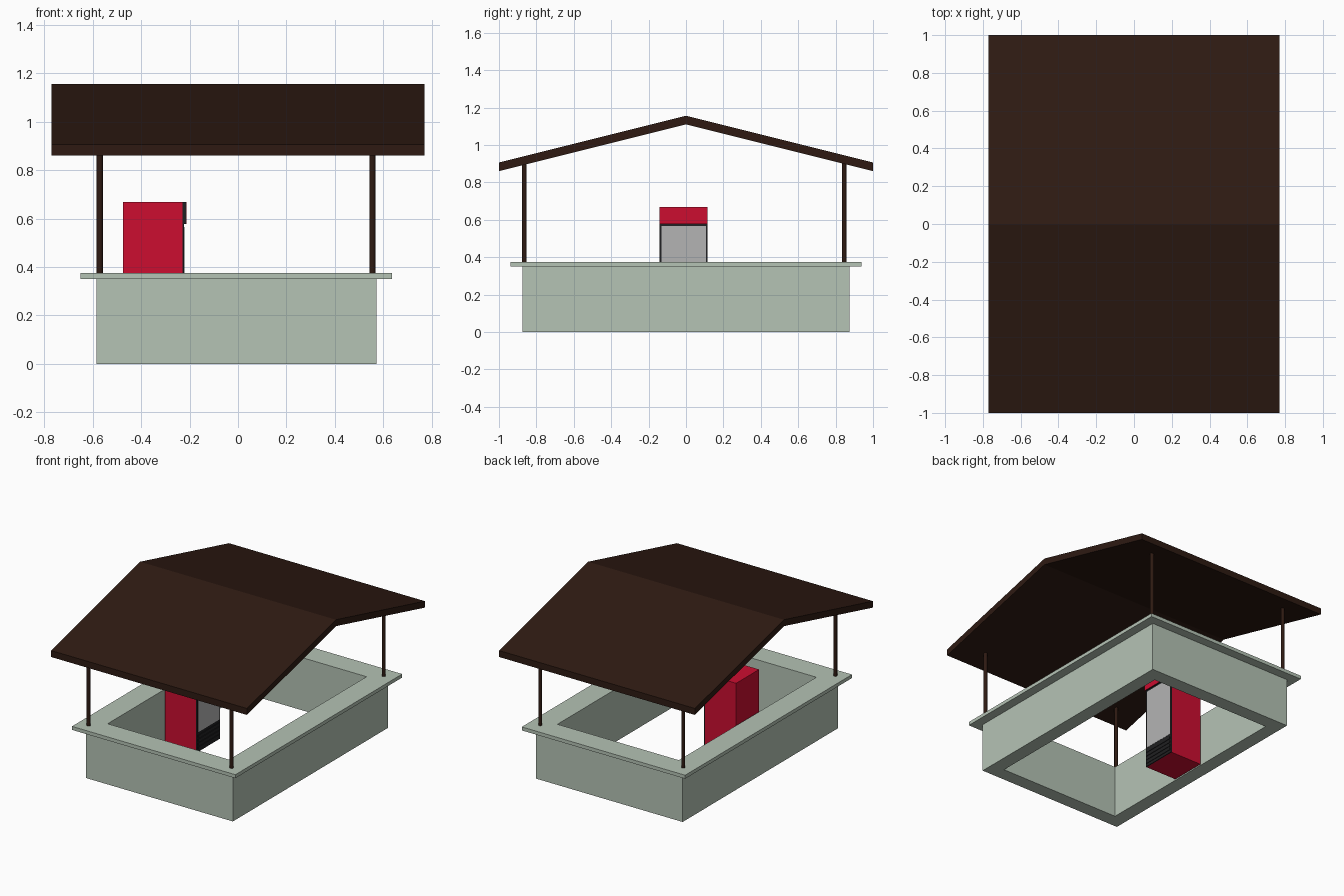
import bpy, bmesh

if "Cube" in bpy.data.objects:
    bpy.data.objects.remove(bpy.data.objects["Cube"])


def lin(c):
    c /= 255
    return c / 12.92 if c <= 0.04045 else ((c + 0.055) / 1.055) ** 2.4


def material(name, r, g, b):
    m = bpy.data.materials.new(name)
    m.diffuse_color = (lin(r), lin(g), lin(b), 1)
    m.use_nodes = True
    m.node_tree.nodes["Principled BSDF"].inputs["Base Color"].default_value = m.diffuse_color
    return m


GREEN = material("pale_green", 181, 195, 181)
WOOD = material("dark_wood", 46, 26, 18)
RED = material("red", 204, 13, 48)
BLACK = material("black", 32, 32, 34)
GLASS = material("pale_grey", 180, 180, 180)


def finish(name, bm, mat):
    bmesh.ops.recalc_face_normals(bm, faces=bm.faces)
    me = bpy.data.meshes.new(name)
    bm.to_mesh(me)
    bm.free()
    me.materials.append(mat)
    ob = bpy.data.objects.new(name, me)
    bpy.context.collection.objects.link(ob)
    return ob


def box(name, x, y, z, mat):
    bm = bmesh.new()
    for v in bmesh.ops.create_cube(bm, size=1)["verts"]:
        v.co = [a[0] + (c + 0.5) * (a[1] - a[0]) for a, c in zip((x, y, z), v.co)]
    return finish(name, bm, mat)


# Counter: L-shaped section swept round a rectangle, open in the middle
section = [(0.165, 0), (0.065, 0), (0.065, 0.35), (0, 0.35), (0, 0.375), (0.165, 0.375)]
x0, x1, y0, y1 = -0.65, 0.636, -0.938, 0.938
bm = bmesh.new()
rings = [[bm.verts.new(((x0 + i) if sx < 0 else (x1 - i),
                        (y0 + i) if sy < 0 else (y1 - i), z)) for i, z in section]
         for sx, sy in ((-1, -1), (1, -1), (1, 1), (-1, 1))]
n = len(section)
for k in range(4):
    a, b = rings[k], rings[(k + 1) % 4]
    for j in range(n):
        bm.faces.new((a[j], b[j], b[(j + 1) % n], a[(j + 1) % n]))
finish("counter", bm, GREEN)

# Gable roof: chevron profile extruded along x
profile = [(-1, 0.86), (-1, 0.906), (0, 1.156), (1, 0.906), (1, 0.86), (0, 1.11)]
bm = bmesh.new()
L, R = ([bm.verts.new((x, y, z)) for y, z in profile] for x in (-0.771, 0.771))
for j in range(6):
    k = (j + 1) % 6
    bm.faces.new((L[j], L[k], R[k], R[j]))
for s in (L, R):
    bm.faces.new((s[0], s[1], s[2], s[5]))
    bm.faces.new((s[5], s[2], s[3], s[4]))
finish("roof", bm, WOOD)

# Four roof posts
for side, px in (("left", -0.571), ("right", 0.555)):
    for end, py in (("front", -0.864), ("back", 0.846)):
        bpy.ops.mesh.primitive_cylinder_add(vertices=16, radius=0.0125, depth=0.53,
                                            location=(px, py, 0.64))
        post = bpy.context.object
        post.name = f"{end}_{side}_post"
        post.data.materials.append(WOOD)
        bpy.ops.object.shade_smooth_by_angle()

# Drinks cooler: cabinet, door frame, glass, header sign, vent slats
ya, yb = -0.143, 0.115
box("cooler_cabinet", (-0.475, -0.229), (ya, yb), (0, 0.668), RED)
box("cooler_door_frame", (-0.229, -0.222), (ya, yb), (0, 0.577), BLACK)
box("cooler_glass", (-0.224, -0.2205), (ya + 0.012, yb - 0.008), (0.14, 0.566), GLASS)
box("cooler_header_back", (-0.229, -0.214), (ya, yb), (0.577, 0.668), BLACK)
box("cooler_header_front", (-0.2145, -0.212), (ya, yb), (0.577, 0.668), RED)
for i in range(4):
    z = 0.02 + i * 0.028
    box(f"cooler_vent_slat_{i + 1}", (-0.223, -0.218), (ya + 0.01, yb - 0.01), (z, z + 0.016), BLACK)
